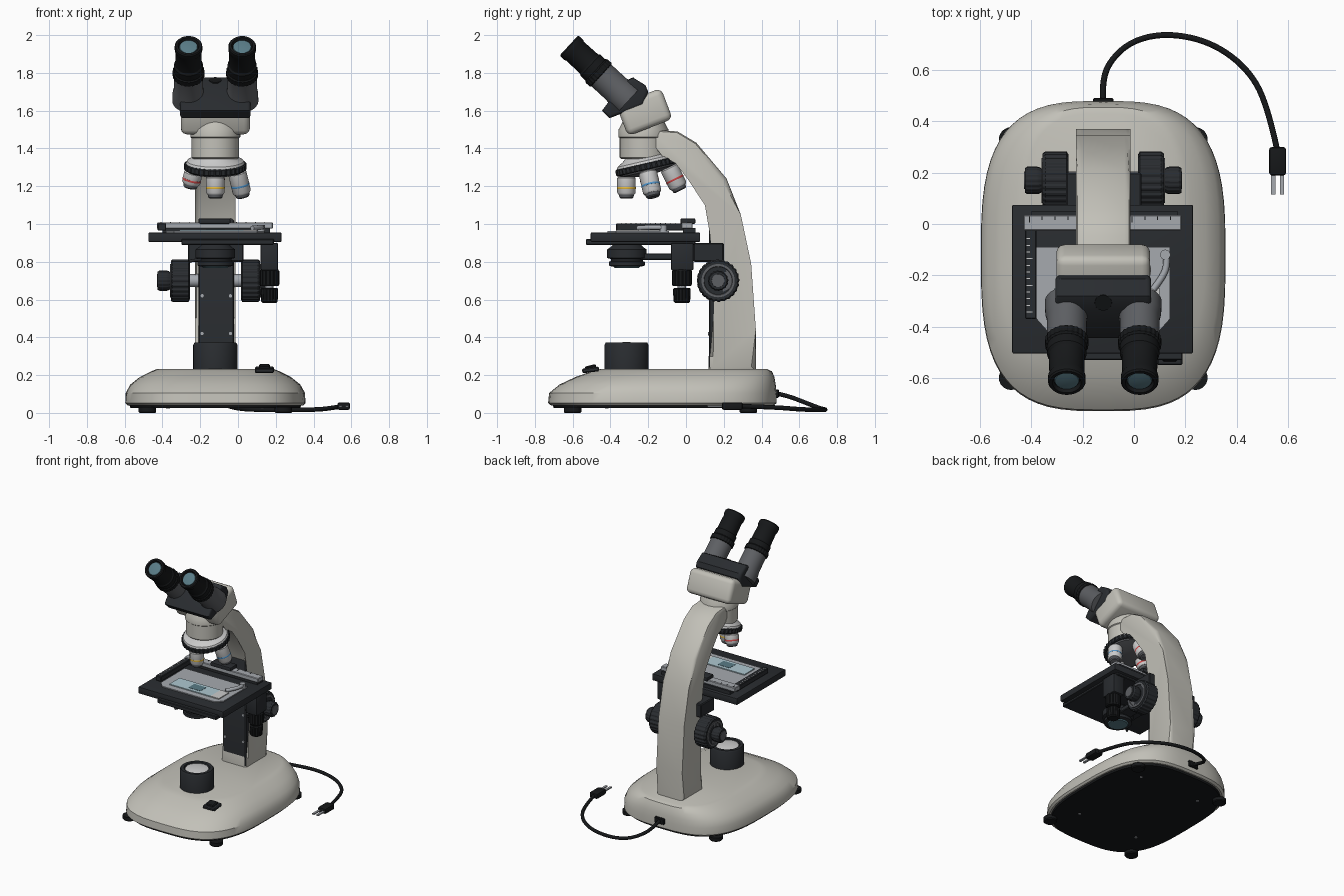
import bpy, bmesh
from math import sin, cos, pi, radians
from mathutils import Vector, Matrix

if "Cube" in bpy.data.objects:
    bpy.data.objects.remove(bpy.data.objects["Cube"])

CX = -0.12  # optical centre line


def mat(name, r, g, b):
    m = bpy.data.materials.new(name)
    m.diffuse_color = (r, g, b, 1)
    m.use_nodes = True
    m.node_tree.nodes["Principled BSDF"].inputs["Base Color"].default_value = m.diffuse_color
    return m


CREAM = mat("cream", .54, .53, .48)
DARK = mat("dark", .022, .025, .029)
BLACK = mat("black", .008, .009, .01)
GREY = mat("grey", .11, .115, .125)
SILVER = mat("silver", .38, .40, .43)
WHITE = mat("white", .75, .76, .77)
GLASS = mat("glass", .10, .20, .24)
PALE = mat("pale_glass", .42, .58, .64)
YELLOW, BLUE, RED = mat("yellow", .8, .5, .05), mat("blue", .08, .3, .6), mat("red", .6, .06, .06)


def finish(name, bm, m, angle=32):
    bmesh.ops.recalc_face_normals(bm, faces=bm.faces)
    me = bpy.data.meshes.new(name)
    bm.to_mesh(me)
    bm.free()
    ob = bpy.data.objects.new(name, me)
    bpy.context.collection.objects.link(ob)
    me.materials.append(m)
    bpy.ops.object.select_all(action='DESELECT')
    ob.select_set(True)
    bpy.context.view_layer.objects.active = ob
    bpy.ops.object.shade_smooth_by_angle(angle=radians(angle))
    return ob


def loft(bm, rings):
    rings = [[bm.verts.new(p) for p in r] for r in rings]
    n = len(rings[0])
    for a, b in zip(rings, rings[1:]):
        for i in range(n):
            bm.faces.new((a[i], a[(i + 1) % n], b[(i + 1) % n], b[i]))
    bm.faces.new(rings[0])
    bm.faces.new(rings[-1])


def aim(p, d):
    return Matrix.Translation(p) @ Vector(d).to_track_quat('Z', 'Y').to_matrix().to_4x4()


def lathe(name, prof, p, m, d=(0, 0, 1), segs=40, ridge=0.0):
    bm = bmesh.new()
    loft(bm, [[(r * (1 - ridge * (i // 2 % 2)) * cos(2 * pi * i / segs),
                r * (1 - ridge * (i // 2 % 2)) * sin(2 * pi * i / segs), z)
               for i in range(segs)] for r, z in prof])
    bm.transform(aim(p, d))
    return finish(name, bm, m, 20 if ridge else 32)


def box(name, lo, hi, m, bev=0.0, segs=2, tilt=0.0):
    lo, hi = Vector(lo), Vector(hi)
    bm = bmesh.new()
    bmesh.ops.create_cube(bm, size=1)
    bm.transform(Matrix.Diagonal((*(hi - lo), 1)))
    if bev:
        bmesh.ops.bevel(bm, geom=bm.edges[:], offset=bev, segments=segs, profile=.5, affect='EDGES')
    bm.transform(Matrix.Translation((lo + hi) / 2) @ Matrix.Rotation(tilt, 4, 'X'))
    return finish(name, bm, m)


def prism(name, pts, x0, x1, m, bev=0.0, segs=2):
    bm = bmesh.new()
    loft(bm, [[(x, y, z) for y, z in pts] for x in (x0, x1)])
    if bev:
        rim = [e for e in bm.edges if abs(e.verts[0].co.x - e.verts[1].co.x) < 1e-5]
        bmesh.ops.bevel(bm, geom=rim, offset=bev, segments=segs, profile=.5, affect='EDGES')
    return finish(name, bm, m)


def tube(name, pts, r, m):
    cu = bpy.data.curves.new(name, 'CURVE')
    cu.dimensions, cu.bevel_depth, cu.bevel_resolution, cu.use_fill_caps = '3D', r, 3, True
    s = cu.splines.new('NURBS')
    s.points.add(len(pts) - 1)
    for q, p in zip(s.points, pts):
        q.co = (*p, 1)
    s.use_endpoint_u, s.order_u, s.resolution_u = True, 3, 6
    ob = bpy.data.objects.new(name, cu)
    bpy.context.collection.objects.link(ob)
    cu.materials.append(m)
    bpy.ops.object.select_all(action='DESELECT')
    ob.select_set(True)
    bpy.context.view_layer.objects.active = ob
    bpy.ops.object.convert(target='MESH')


# Base: stacked rounded outlines (z, half width, front, back)
def outline(z, w, yf, yb, n=3.1, k=64):
    f = lambda v: (1 if v >= 0 else -1) * abs(v) ** (2 / n)
    return [(CX + w * f(cos(2 * pi * i / k)), (yf + yb) / 2 + (yb - yf) / 2 * f(sin(2 * pi * i / k)), z)
            for i in range(k)]


def slab(name, rows, m):
    bm = bmesh.new()
    loft(bm, [outline(*r) for r in rows])
    finish(name, bm, m)


slab("base", [(.04, .465, -.715, .465), (.052, .477, -.73, .48), (.105, .475, -.725, .48), (.15, .45, -.67, .475),
              (.19, .40, -.585, .468), (.22, .34, -.50, .455), (.232, .31, -.455, .43)], CREAM)
slab("base_plate", [(.026, .45, -.70, .45), (.042, .455, -.705, .455)], BLACK)
for sx in (-1, 1):
    for y in (-.6, .33):
        lathe("foot", [(.042, 0), (.047, .006), (.047, .03)], (CX + sx * .36, y, 0), BLACK, segs=24)
        lathe("plate_screw", [(.01, 0), (.01, .004)], (CX + sx * .25, y * .7, .023), SILVER, segs=12)

# Power switch and lamp
box("switch_frame", (.09, -.55, .215), (.19, -.46, .24), DARK, .006, 1, .12)
box("switch_rocker", (.11, -.535, .228), (.17, -.475, .252), BLACK, .006, 1, .25)
lathe("lamp_housing", [(.117, .225), (.117, .36), (.11, .372), (.088, .372), (.085, .36)], (CX, -.315, 0), DARK)
lathe("lamp_lens", [(.085, .355), (.08, .366), (.05, .372), (.02, .374)], (CX, -.315, 0), WHITE)

# Power cord
box("cord_socket", (-.16, .465, .08), (-.08, .492, .125), BLACK, .005, 1)
tube("power_cord", [(-.12, .47, .105), (-.125, .54, .09), (-.10, .63, .055), (-.01, .715, .022), (.13, .745, .016),
                    (.30, .71, .016), (.44, .61, .018), (.52, .47, .03), (.56, .28, .036)], .012, BLACK)
box("plug", (.527, .19, .016), (.593, .30, .056), BLACK, .01)
for x in (.543, .577):
    box("plug_prong", (x - .008, .115, .031), (x + .008, .195, .04), SILVER)

# Arm and focus rail
prism("arm", [(.37, .22), (.37, .44), (.345, .79), (.29, 1.05), (.215, 1.24), (.055, 1.43), (-.045, 1.49),
              (-.19, 1.50), (-.19, 1.39), (-.12, 1.385), (-.04, 1.34), (.03, 1.25), (.10, 1.10), (.145, .98),
              (.18, .75), (.17, .5), (.12, .3), (.12, .22)], CX - .107, CX + .107, CREAM, .024)
prism("focus_rail", [(.122, .24), (.122, 1.02), (.13, 1.035), (.2, 1.0), (.22, .7), (.2, .24)],
      CX - .09, CX + .1, DARK, .006, 1)
for sx in (-.07, .08):
    for z in (.42, .62):
        lathe("rail_screw", [(.009, 0), (.009, .006)], (CX + sx, .122, z), SILVER, (0, -1, 0), 12)

# Focus knobs on both sides
lathe("focus_axle", [(.034, -.16), (.034, .16)], (CX, .17, .70), SILVER, (1, 0, 0))
for s in (-1, 1):
    p, d = (CX, .17, .70), (s, 0, 0)
    lathe("coarse_knob", [(.10, .135), (.113, .143), (.113, .226), (.105, .236)], p, DARK, d, 96, .035)
    lathe("coarse_knob_ring", [(.088, .23), (.088, .241), (.076, .241), (.074, .236)], p, GREY, d)
    lathe("fine_knob", [(.04, .23), (.052, .25), (.054, .26), (.054, .295), (.048, .305)], p, DARK, d, 64, .04)
    lathe("fine_knob_cap", [(.036, .30), (.034, .308)], p, GREY, d)

# Stage
box("stage_lower_plate", (-.30, -.53, .89), (.19, .05, .92), DARK, .004, 1)
box("stage", (-.475, -.505, .905), (.23, .075, .955), DARK, .006)
bm = bmesh.new()
loft(bm, [[(x, y, z) for x, y in ((-.38, -.09), (-.38, -.37), (-.34, -.415), (.10, -.415), (.14, -.37), (.14, -.09))]
          for z in (.95, .962)])
finish("stage_top_plate", bm, SILVER)
box("slide", (-.31, -.37, .961), (.03, -.25, .969), PALE)
box("slide_label", (.03, -.37, .961), (.10, -.25, .969), WHITE)
box("slide_specimen", (-.17, -.345, .968), (-.07, -.275, .971), GLASS)
box("holder_rear_bar", (-.43, -.025, .975), (.185, .035, 1.008), SILVER, .004, 1)
box("holder_base", (-.40, -.015, .95), (.17, .05, .98), DARK)
box("holder_side_bar", (-.425, -.37, .965), (-.38, 0, 1.003), DARK, .004, 1)
tube("slide_clip", [(.125, -.11, .982), (.13, -.16, .982), (.11, -.21, .982), (.075, -.255, .978)], .013, SILVER)
lathe("clip_pivot", [(.02, .96), (.02, .995)], (.122, -.12, 0), SILVER, segs=20)
box("vernier_block", (-.21, -.03, 1.0), (-.04, .05, 1.03), DARK, .008)
for i in range(12):
    y, x, h = -.345 + i * .026, -.41 + i * .05, .025 if i % 4 == 0 else .014
    box("side_scale_mark", (-.42, y, 1.003), (-.42 + h, y + .004, 1.0045), WHITE)
    box("rear_scale_mark", (x, .03 - h, 1.008), (x + .004, .03, 1.0095), BLACK)

# Stage bracket and drive knobs
box("stage_bracket", (-.265, .04, .80), (.03, .20, .90), DARK, .006, 1)
box("condenser_arm", (CX - .05, -.25, .81), (CX + .05, .06, .845), DARK, .005, 1)
box("stage_drive_block", (.12, -.08, .755), (.212, .04, .90), DARK, .008)
lathe("stage_drive_upper", [(.048, .672), (.053, .68), (.053, .75), (.046, .76)], (.166, -.022, 0), BLACK, segs=64, ridge=.06)
lathe("stage_drive_stem", [(.022, .64), (.022, .69)], (.166, -.022, 0), SILVER, segs=20)
lathe("stage_drive_lower", [(.036, .582), (.044, .59), (.047, .655), (.04, .662)], (.166, -.022, 0), BLACK, segs=64, ridge=.06)

# Condenser
lathe("condenser", [(.08, .775), (.095, .78), (.095, .80), (.085, .803), (.085, .815), (.105, .82), (.105, .865),
                    (.09, .875), (.07, .893)], (CX, -.313, 0), DARK)
lathe("condenser_lens", [(.065, .768), (.075, .778)], (CX, -.313, 0), GLASS)
tube("diaphragm_lever", [(CX - .08, -.35, .81), (CX - .12, -.37, .81), (CX - .14, -.38, .80)], .008, DARK)

# Nosepiece collar and tilted turret
lathe("nose_collar", [(.118, 1.345), (.126, 1.352), (.126, 1.455), (.132, 1.46), (.132, 1.50), (.10, 1.56)],
      (CX, -.225, 0), CREAM)
T = radians(13)
C, D = Vector((CX, -.21, 1.305)), Vector((0, sin(T), -cos(T)))
lathe("turret_cap", [(.158, -.012), (.15, -.03), (.115, -.05), (.09, -.075)], C, WHITE, D)
lathe("turret_ring", [(.16, -.018), (.166, -.013), (.166, .013), (.16, .018)], C, DARK, D, 144, .03)
lathe("turret_plate", [(.152, .014), (.145, .026), (.06, .045)], C, GREY, D)

# Objectives lean outward round the turret, the front one upright
for ang, length, band in ((0, .146, YELLOW), (90, .172, BLUE), (180, .17, RED), (270, .12, RED)):
    a = radians(ang)
    rad = Vector((sin(a), -cos(a) * cos(T), -cos(a) * sin(T)))
    p, d, L = C + rad * .108, D * cos(T) + rad * sin(T), length
    lathe("objective_mount", [(.038, 0), (.042, .03), (.042, .05)], p, GREY, d, 32)
    lathe("objective_body", [(.044, .032), (.049, .038), (.049, L - .032), (.043, L - .022)], p, WHITE, d, 32)
    lathe("objective_band", [(.0495, L * .58), (.0502, L * .58 + .002), (.0502, L * .58 + .008), (.0495, L * .58 + .01)],
          p, band, d, 32)
    lathe("objective_tip", [(.041, L - .026), (.037, L - .006), (.03, L), (.016, L), (.014, L - .004)], p, GREY, d, 32)

# Head
box("head_body", (CX - .183, -.347, 1.505), (CX + .183, -.093, 1.68), CREAM, .032, 3, radians(21))
prism("prism_block", [(-.445, 1.60), (-.405, 1.56), (-.225, 1.63), (-.20, 1.70), (-.215, 1.735), (-.28, 1.775),
                      (-.33, 1.75)], CX - .187, CX + .187, DARK, .018, 3)
lathe("head_screw", [(.035, 0), (.033, .006)], (CX, -.305, 1.758), BLACK, (0, -.42, .9), 20)

# Binocular tubes and eyepieces
E = (0, -.735, .678)
for s in (-1, 1):
    p = (CX + s * .142, -.326, 1.674)
    lathe("eye_tube", [(.086, -.03), (.084, .03), (.078, .06), (.078, .18)], p, GREY, E)
    lathe("eye_collar", [(.076, .165), (.085, .17), (.085, .20), (.078, .208)], p, BLACK, E, 96, .03)
    lathe("eyepiece", [(.077, .20), (.077, .245), (.07, .255), (.068, .355), (.073, .365), (.073, .393), (.068, .40),
                       (.056, .40), (.05, .385)], p, BLACK, E)
    lathe("eye_lens", [(.051, .38), (.046, .39), (.02, .394)], p, GLASS, E)
